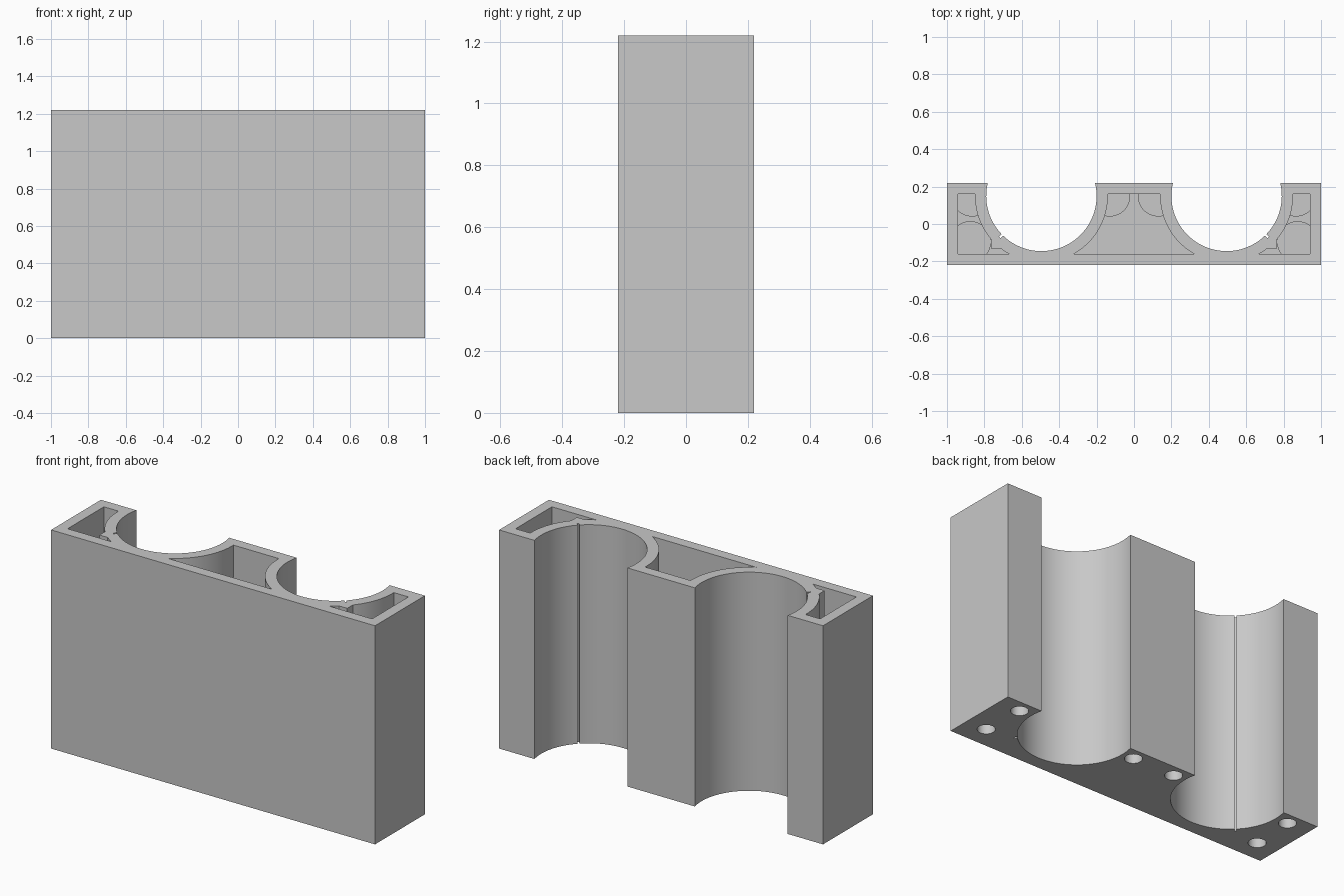
import bpy, bmesh
from math import radians, degrees, cos, sin, asin, sqrt

if "Cube" in bpy.data.objects:
    bpy.data.objects.remove(bpy.data.objects["Cube"], do_unlink=True)

HALF_Y, HEIGHT = 0.22, 1.22
BORE_X, BORE_Y, BORE_R = 0.495, 0.15, 0.295
WALL, FLOOR, BOSS_TOP = 0.06, 0.06, 0.30
IN_Y = HALF_Y - WALL

grey = bpy.data.materials.new("light grey plastic")
grey.use_nodes = True
colour = (0.58, 0.58, 0.58, 1)
grey.diffuse_color = colour
grey.node_tree.nodes["Principled BSDF"].inputs["Base Color"].default_value = colour


def arc(radius, start, end, steps):
    """Points around the bore axis on the +x side, angles in degrees."""
    angles = [radians(start + (end - start) * i / steps) for i in range(steps + 1)]
    return [(BORE_X + radius * cos(a), BORE_Y + radius * sin(a)) for a in angles]


def mirrored(points):
    return [(-x, y) for x, y in reversed(points)]


def prism(name, points, bottom, top):
    bm = bmesh.new()
    face = bm.faces.new([bm.verts.new((x, y, bottom)) for x, y in points])
    moved = bmesh.ops.extrude_face_region(bm, geom=[face])["geom"]
    verts = [g for g in moved if isinstance(g, bmesh.types.BMVert)]
    bmesh.ops.translate(bm, verts=verts, vec=(0, 0, top - bottom))
    bmesh.ops.recalc_face_normals(bm, faces=bm.faces)
    mesh = bpy.data.meshes.new(name)
    bm.to_mesh(mesh)
    bm.free()
    mesh.materials.append(grey)
    obj = bpy.data.objects.new(name, mesh)
    bpy.context.collection.objects.link(obj)
    return obj


def disc(name, x, y, radius, bottom, top):
    ring = [(x + radius * cos(radians(a)), y + radius * sin(radians(a)))
            for a in range(0, 360, 8)]
    return prism(name, ring, bottom, top)


def cut(target, cutter):
    """Subtract the cutter from the target, then discard it."""
    mod = target.modifiers.new("cut", "BOOLEAN")
    mod.operation, mod.solver, mod.object = "DIFFERENCE", "EXACT", cutter
    cutter.hide_render = True
    bpy.context.view_layer.objects.active = target
    bpy.ops.object.modifier_apply(modifier=mod.name)
    bpy.data.objects.remove(cutter, do_unlink=True)


# Block with two open bores, each with a thin vertical groove on its outer wall
lip = degrees(asin((HALF_Y - BORE_Y) / BORE_R))
bore = (arc(BORE_R, lip, -44, 20) + arc(BORE_R + 0.02, -44, -46, 1)
        + arc(BORE_R, -46, -180 - lip, 48))
half = [(1, -HALF_Y), (1, HALF_Y)] + bore
holder = prism("double_bore_holder", half + mirrored(half), 0, HEIGHT)

# Pocket outlines follow the bores at a constant wall thickness
outer_r = BORE_R + WALL
high = degrees(asin((IN_Y - BORE_Y) / outer_r))
low = degrees(asin((IN_Y + BORE_Y) / outer_r))
inner_side = arc(outer_r, 180 - high, 180 + low, 20)
centre_outline = inner_side + mirrored(inner_side)

# Side pockets have a square rib behind the groove
rib_a, rib_b = arc(outer_r, -40.5, -52, 1)
side_outline = ([(1 - WALL, -IN_Y), (1 - WALL, IN_Y)]
                + arc(outer_r, high, -40.5, 16)
                + [(rib_a[0], rib_b[1])]
                + arc(outer_r, -52, -low, 4))

# Screw bosses stand on the pocket floors
centre_bosses = [(0.13, 0.15), (-0.13, 0.15)]
side_bosses = [(0.865, 0.15), (0.875, -0.095)]
pockets = [("centre_pocket", centre_outline, centre_bosses),
           ("left_pocket", side_outline, side_bosses),
           ("right_pocket", mirrored(side_outline), mirrored(side_bosses))]
for name, outline, bosses in pockets:
    pocket = prism(name, outline, FLOOR, HEIGHT + 0.1)
    for x, y in bosses:
        cut(pocket, disc("boss", x, y, 0.11, FLOOR - 0.05, BOSS_TOP))
    cut(holder, pocket)

# Blind screw holes in the underside
for x, y in centre_bosses + side_bosses + mirrored(side_bosses):
    cut(holder, disc("screw_hole", x, y, 0.045, -0.05, BOSS_TOP - WALL))

bpy.ops.object.select_all(action="DESELECT")
holder.select_set(True)
bpy.context.view_layer.objects.active = holder
bpy.ops.object.shade_smooth_by_angle(angle=radians(30))
